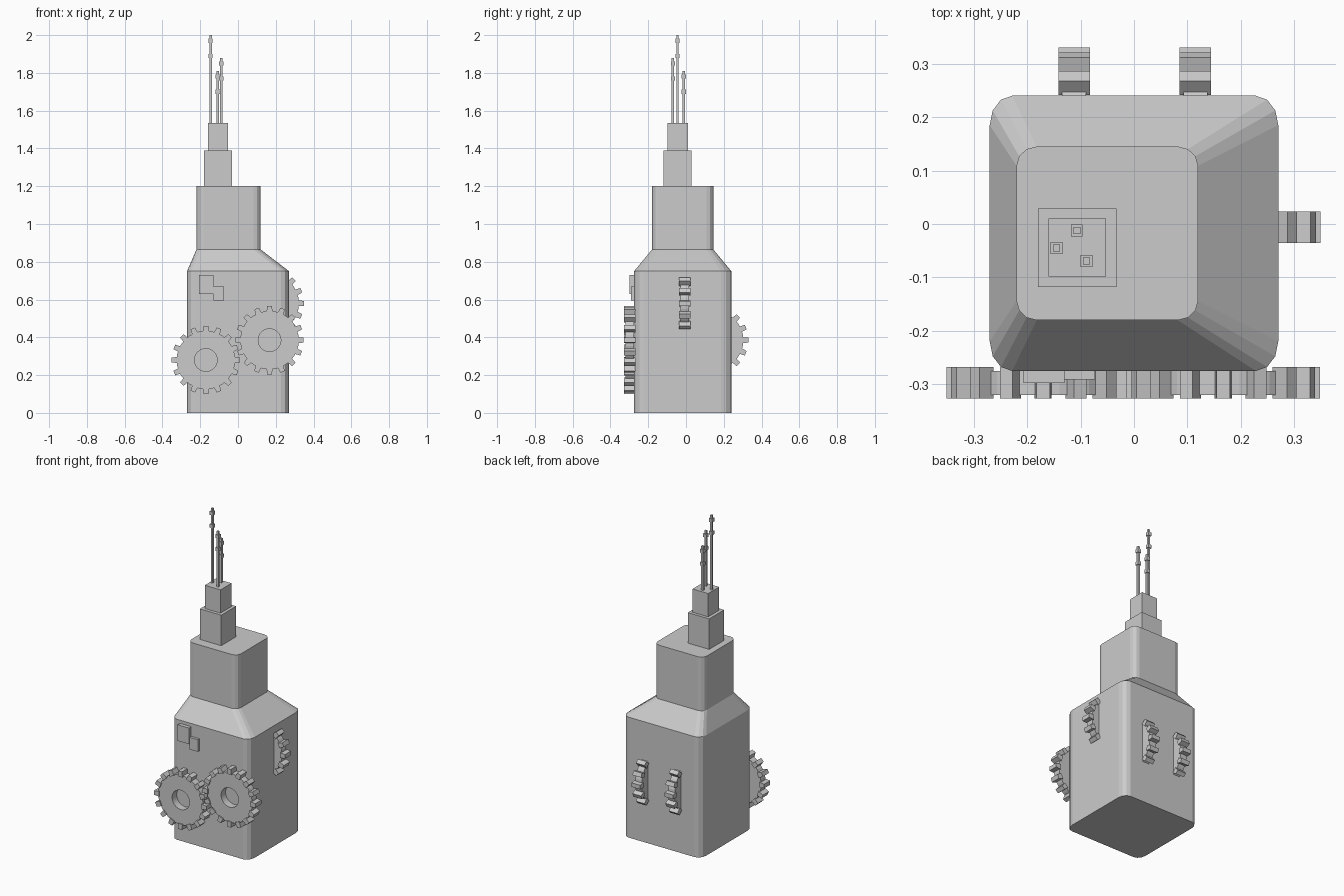
import bpy, bmesh
from math import pi, cos, sin
from mathutils import Matrix, Vector

if "Cube" in bpy.data.objects:
    bpy.data.objects.remove(bpy.data.objects["Cube"])


def finish(bm, name, loc=(0, 0, 0), rot=(0, 0, 0)):
    bmesh.ops.recalc_face_normals(bm, faces=bm.faces[:])
    me = bpy.data.meshes.new(name)
    bm.to_mesh(me)
    bm.free()
    ob = bpy.data.objects.new(name, me)
    ob.location, ob.rotation_euler = loc, rot
    bpy.context.collection.objects.link(ob)
    return ob


def add_box(bm, x0, x1, y0, y1, z0, z1):
    m = Matrix.Translation(((x0 + x1) / 2, (y0 + y1) / 2, (z0 + z1) / 2))
    m = m @ Matrix.Diagonal((x1 - x0, y1 - y0, z1 - z0, 1))
    return bmesh.ops.create_cube(bm, size=1, matrix=m)["verts"]


def box(name, *b):
    bm = bmesh.new()
    add_box(bm, *b)
    return finish(bm, name)


def rounded_ring(bm, x0, x1, y0, y1, rx, ry, z, seg=3):
    vs = []
    for i, (cx, cy) in enumerate(((x1 - rx, y1 - ry), (x0 + rx, y1 - ry),
                                  (x0 + rx, y0 + ry), (x1 - rx, y0 + ry))):
        for k in range(seg + 1):
            a = (i + k / seg) * pi / 2
            vs.append(bm.verts.new((cx + rx * cos(a), cy + ry * sin(a), z)))
    return vs


def bridge(bm, a, b):
    n = len(a)
    for i in range(n):
        bm.faces.new((a[i], a[(i + 1) % n], b[(i + 1) % n], b[i]))


# Tower body: rounded box, sloped shoulder, offset neck
bm = bmesh.new()
wide = (-0.27, 0.27, -0.275, 0.24, 0.042, 0.055)
slim = (-0.22, 0.12, -0.18, 0.145, 0.038, 0.036)
rings = [rounded_ring(bm, *s, z) for s, z in
         ((wide, 0), (wide, 0.75), (slim, 0.865), (slim, 1.2))]
for a, b in zip(rings, rings[1:]):
    bridge(bm, a, b)
bm.faces.new(rings[0])
bm.faces.new(rings[-1])
finish(bm, "tower_body")

# Stacked roof blocks
box("roof_block_lower", -0.18, -0.033, -0.118, 0.029, 1.2, 1.39)
box("roof_block_upper", -0.16, -0.052, -0.098, 0.01, 1.39, 1.535)

# Antennas: square rods with two collars each
for i, (x, y, top) in enumerate(((-0.145, -0.045, 2.0), (-0.107, -0.012, 1.81),
                                 (-0.089, -0.069, 1.88))):
    bm = bmesh.new()
    add_box(bm, x - .0065, x + .0065, y - .0065, y + .0065, 1.53, top)
    for d in (0.03, 0.11):
        add_box(bm, x - .011, x + .011, y - .011, y + .011,
                top - d - .011, top - d + .011)
    finish(bm, f"antenna_{i + 1}")

# Front plates
box("front_plate_large", -0.207, -0.13, -0.298, -0.27, 0.63, 0.73)
box("front_plate_small", -0.13, -0.073, -0.291, -0.27, 0.595, 0.67)


# Gears: a ring with a hole and slightly wider tapered teeth
def gear(name, loc, rot, teeth=16, sides=32):
    bm = bmesh.new()
    loops = [[bm.verts.new((r * cos(2 * pi * i / sides), r * sin(2 * pi * i / sides), z))
              for i in range(sides)]
             for r, z in ((0.155, -.0225), (0.155, .0225), (0.06, .0225), (0.06, -.0225))]
    for i in range(4):
        bridge(bm, loops[i], loops[(i + 1) % 4])
    for i in range(teeth):
        vs = add_box(bm, 0.147, 0.181, -0.016, 0.016, -0.0295, 0.0295)
        for v in vs:
            if v.co.x > 0.16:
                v.co.y *= 0.8
        bmesh.ops.rotate(bm, verts=vs, cent=Vector(),
                         matrix=Matrix.Rotation(2 * pi * i / teeth, 3, 'Z'))
    return finish(bm, name, loc, rot)


front, side = (pi / 2, 0, 0), (0, pi / 2, 0)
gear("front_gear_left", (-0.17, -0.2975, 0.28), front)
gear("front_gear_right", (0.167, -0.2975, 0.385), front)
gear("right_gear", (0.168, -0.0065, 0.58), front)
gear("back_gear_left", (-0.112, 0.149, 0.385), side)
gear("back_gear_right", (0.115, 0.149, 0.385), side)
